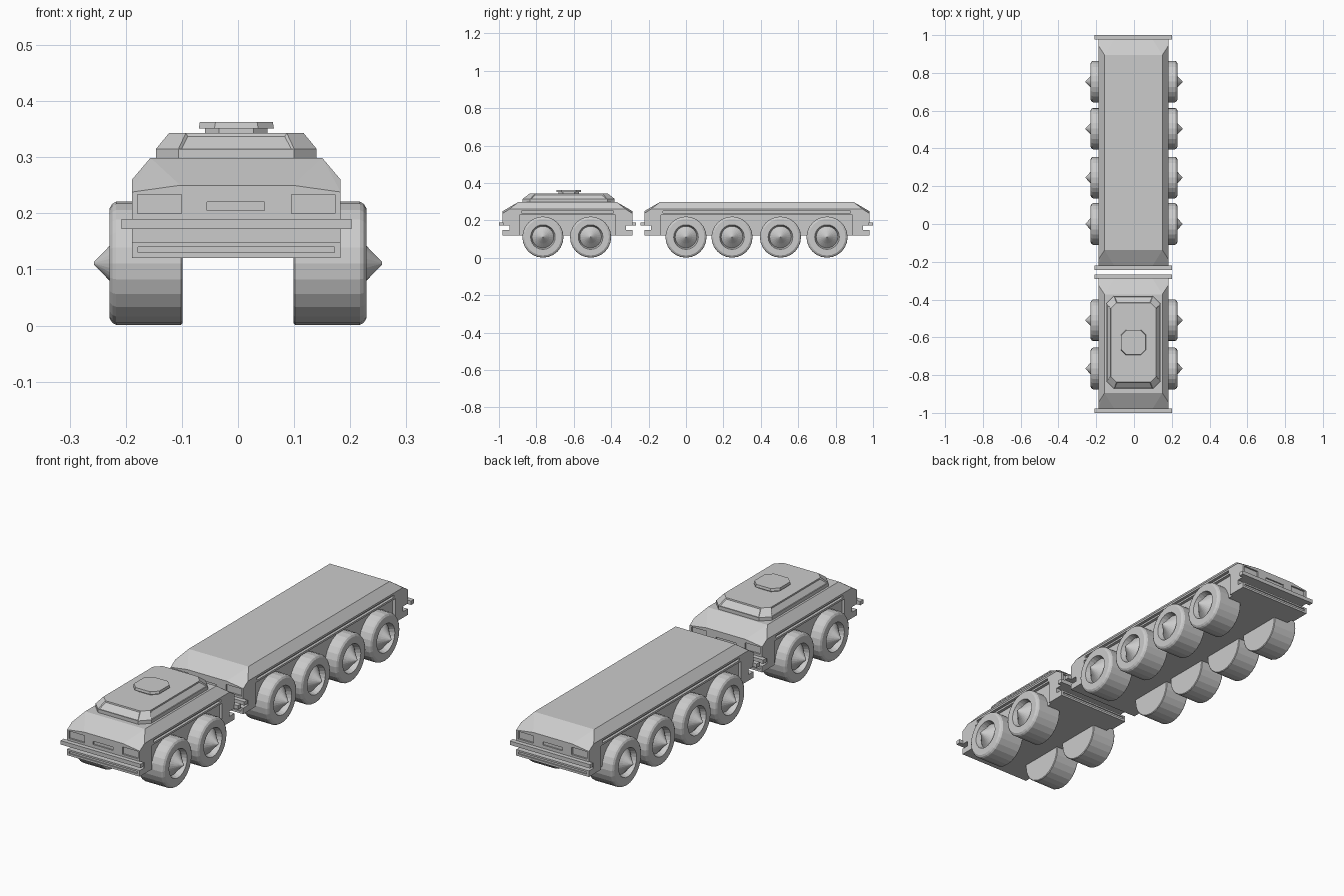
import bpy, bmesh, math
from mathutils import Vector

if "Cube" in bpy.data.objects:
    bpy.data.objects.remove(bpy.data.objects["Cube"])

grey = bpy.data.materials.new("plain grey")
grey.diffuse_color = (0.6, 0.6, 0.6, 1)
grey.use_nodes = True
grey.node_tree.nodes["Principled BSDF"].inputs["Base Color"].default_value = grey.diffuse_color
CX = -0.003  # hulls sit a hair left of the wheel centre line


def finish(name, bm):
    bmesh.ops.recalc_face_normals(bm, faces=bm.faces)
    me = bpy.data.meshes.new(name)
    bm.to_mesh(me)
    bm.free()
    me.materials.append(grey)
    ob = bpy.data.objects.new(name, me)
    bpy.context.collection.objects.link(ob)
    return ob


def add_box(bm, x0, x1, y0, y1, z0, z1):
    vs = bmesh.ops.create_cube(bm, size=1)["verts"]
    for v in vs:
        v.co = Vector(((x0 + x1) / 2 + v.co.x * (x1 - x0),
                       (y0 + y1) / 2 + v.co.y * (y1 - y0),
                       (z0 + z1) / 2 + v.co.z * (z1 - z0)))


def add_loft(bm, rings):
    """Closed solid through rings of equal point count."""
    loops = [[bm.verts.new(p) for p in r] for r in rings]
    n = len(loops[0])
    for a, b in zip(loops, loops[1:]):
        for i in range(n):
            bm.faces.new((a[i], a[(i + 1) % n], b[(i + 1) % n], b[i]))
    bm.faces.new(loops[0])
    bm.faces.new(loops[-1])


def chamfered(hx, hy, c, z, yc):
    pts = [(hx, hy - c), (hx - c, hy), (c - hx, hy), (-hx, hy - c),
           (-hx, c - hy), (c - hx, -hy), (hx - c, -hy), (hx, c - hy)]
    return [(CX + x, yc + y, z) for x, y in pts]


def hull(name, y0, y1):
    yc, h = (y0 + y1) / 2, (y1 - y0) / 2
    # armoured shell: straight sides, sloped shoulders and sloped ends
    bm = bmesh.new()
    for sx in (-1, 1):
        for sy in (-1, 1):
            for x, y, z in [(.186, h, .12), (.186, h, .238), (.10, h, .25),
                            (.186, h - .035, .26), (.153, h - .085, .299)]:
                bm.verts.new((CX + sx * x, yc + sy * y, z))
    bmesh.ops.convex_hull(bm, input=bm.verts)
    bmesh.ops.dissolve_limit(bm, angle_limit=.01, verts=bm.verts, edges=bm.edges)
    body = finish(name + "_hull", bm)

    # recesses: side panels, side grooves, bumper gaps, lamps, slots
    bm = bmesh.new()
    for s in (-1, 1):
        def side(x, hy, z0, z1):
            a, b = sorted((s * x, s * .3))
            add_box(bm, CX + a, CX + b, yc - hy, yc + hy, z0, z1)
        side(.172, h - .09, .10, .23)
        side(.174, h - .10, .239, .251)

        def end(x0, x1, depth, z0, z1):
            a, b = sorted((s * (h - depth), s * (h + .05)))
            add_box(bm, CX + x0, CX + x1, yc + a, yc + b, z0, z1)
        end(-.3, .3, .035, .148, .172)
        end(-.175, .175, .005, .13, .14)
        end(-.052, .05, .006, .205, .22)
        for t in (-1, 1):
            lo, hi = sorted((t * .098, t * .176))
            end(lo, hi, .008, .20, .234)
    cutter = finish("cutter", bm)
    cutter.hide_render = True
    mod = body.modifiers.new("recesses", "BOOLEAN")
    mod.operation, mod.solver, mod.object = "DIFFERENCE", "EXACT", cutter
    bpy.context.view_layer.objects.active = body
    bpy.ops.object.modifier_apply(modifier=mod.name)
    bpy.data.objects.remove(cutter)

    # bumper bars
    bm = bmesh.new()
    for s in (-1, 1):
        a, b = sorted((s * (h - .003), s * (h + .02)))
        add_box(bm, CX - .205, CX + .205, yc + a, yc + b, .172, .19)
    finish(name + "_bumpers", bm)


def wheel(name, y, s):
    # tyre, dished rim and pointed hub turned around the axle
    r, n = .11, 24
    prof = [(.099, r - .003), (.102, r), (.217, r), (.224, .106), (.229, .098),
            (.229, .066), (.205, .058), (.226, .034), (.257, .002)]
    rings = [[(s * x, y + q * math.cos(2 * math.pi * i / n),
               .111 + q * math.sin(2 * math.pi * i / n)) for i in range(n)]
             for x, q in prof]
    bm = bmesh.new()
    add_loft(bm, rings)
    finish(name, bm)


hull("tractor", -.98, -.287)
hull("trailer", -.223, .98)

axles = [-.765, -.51, 0, .246, .505, .754]
for i, y in enumerate(axles):
    for s, side in ((-1, "left"), (1, "right")):
        wheel(f"wheel_{side}_{i + 1}", y, s)

# roof superstructure with inset panels on its four main slopes
yc = -.627
bm = bmesh.new()
add_loft(bm, [chamfered(.143, .246, .04, .295, yc),
              chamfered(.143, .246, .04, .315, yc),
              chamfered(.12, .21, .03, .343, yc)])
bmesh.ops.recalc_face_normals(bm, faces=bm.faces)
slopes = [f for f in bm.faces if .1 < f.normal.z < .95 and f.calc_area() > .005
          and min(abs(f.normal.x), abs(f.normal.y)) < .05]
bmesh.ops.inset_individual(bm, faces=slopes, thickness=.006, depth=-.004)
finish("roof_cabin", bm)

# hatch on a narrower neck
bm = bmesh.new()
add_loft(bm, [chamfered(.056, .056, .025, .34, yc),
              chamfered(.056, .056, .025, .352, yc)])
add_loft(bm, [chamfered(.067, .067, .028, .351, yc),
              chamfered(.065, .065, .028, .363, yc)])
finish("roof_hatch", bm)
